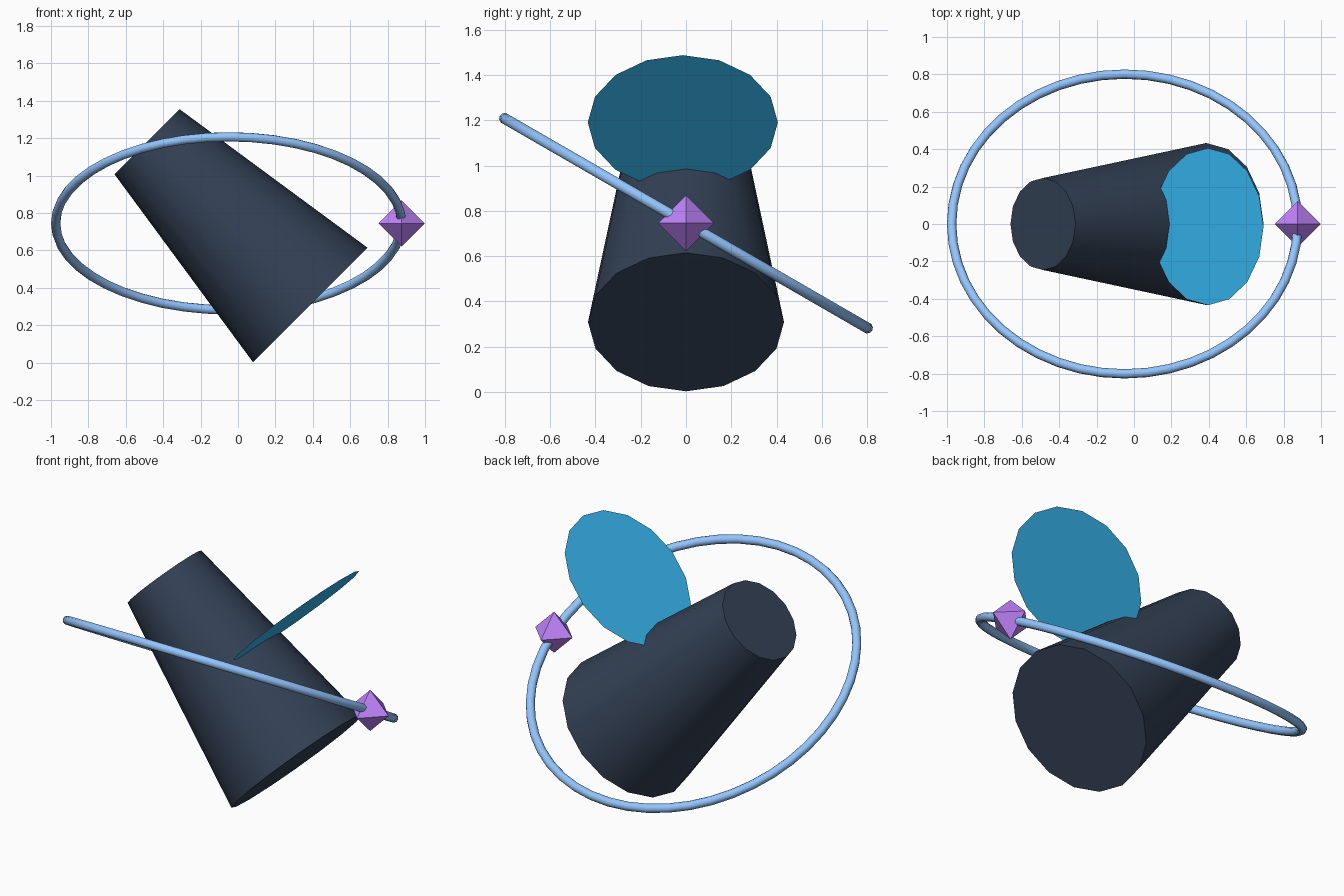
import bpy
from math import radians

if "Cube" in bpy.data.objects:
    bpy.data.objects.remove(bpy.data.objects["Cube"])

CENTRE = (-0.05, 0.0, 0.745)
TILT = (0, radians(-45), 0)


def to_linear(c):
    return c / 12.92 if c <= 0.04045 else ((c + 0.055) / 1.055) ** 2.4


def finish(name, hex_color, smooth=None):
    ob = bpy.context.object
    ob.name = name
    mat = bpy.data.materials.new(name + "_color")
    rgb = [to_linear(int(hex_color[i:i + 2], 16) / 255) for i in (0, 2, 4)]
    mat.diffuse_color = (*rgb, 1)
    mat.use_nodes = True
    mat.node_tree.nodes["Principled BSDF"].inputs["Base Color"].default_value = mat.diffuse_color
    ob.data.materials.append(mat)
    if smooth:
        bpy.ops.object.shade_smooth_by_angle(angle=radians(smooth))
    return ob


# Tilted tapered body
bpy.ops.mesh.primitive_cone_add(vertices=16, radius1=0.433, radius2=0.246, depth=1.235,
                                location=CENTRE, rotation=TILT)
finish("body", "334155", 40)

# Flat round fin, square to the body axis and cutting into its upper side
offset = 0.63 * 0.7071
bpy.ops.mesh.primitive_circle_add(vertices=16, radius=0.42, fill_type='NGON',
                                  location=(CENTRE[0] + offset, -0.014, CENTRE[2] + offset),
                                  rotation=TILT)
finish("fin_disc", "38bdf8")

# Orbit ring, higher at the front
bpy.ops.mesh.primitive_torus_add(major_segments=48, minor_segments=10,
                                 major_radius=0.925, minor_radius=0.025,
                                 location=CENTRE, rotation=(radians(-30), 0, 0))
finish("orbit_ring", "93c5fd", 60)

# Octahedral gem threaded on the ring
r = 0.123
mesh = bpy.data.meshes.new("gem")
verts = [(r, 0, 0), (0, r, 0), (-r, 0, 0), (0, -r, 0), (0, 0, r), (0, 0, -r)]
faces = []
for i in range(4):
    j = (i + 1) % 4
    faces += [(i, j, 4), (j, i, 5)]
mesh.from_pydata(verts, [], faces)
gem = bpy.data.objects.new("gem", mesh)
gem.location = (CENTRE[0] + 0.925, 0, CENTRE[2])
bpy.context.collection.objects.link(gem)
bpy.context.view_layer.objects.active = gem
finish("gem", "c084fc")
